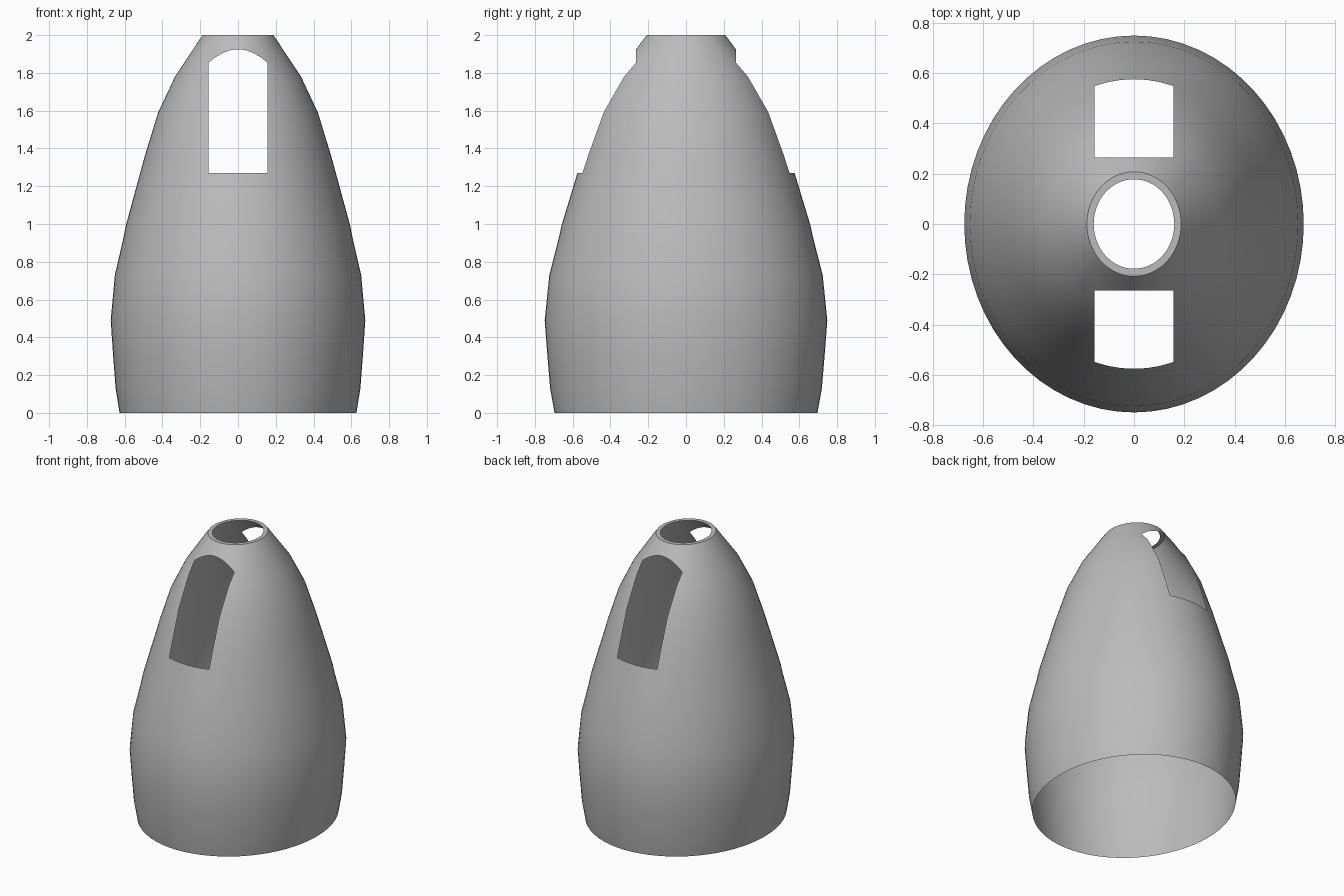
import bpy, bmesh, math

cube = bpy.data.objects.get("Cube")
if cube:
    bpy.data.objects.remove(cube, do_unlink=True)

SEGMENTS = 64
DEPTH_RATIO = 1.11      # oval plan, deeper than wide
HALF_W, SILL, FRONT = 0.156, 1.27, 0.264   # window slot limits

# Shell profile: (half width, height), ending in the inward top lip
profile = [(0.627, 0), (0.648, 0.13), (0.661, 0.3), (0.674, 0.49), (0.652, 0.73),
           (0.608, 0.92), (0.593, 0.995), (0.492, 1.365), (0.423, 1.59),
           (0.334, 1.78), (0.2, 1.982), (0.187, 2.0), (0.16, 2.0)]

bm = bmesh.new()
rings = []
for r, z in profile:
    ring = []
    for i in range(SEGMENTS):
        a = math.tau * i / SEGMENTS
        ring.append(bm.verts.new((r * math.cos(a), r * DEPTH_RATIO * math.sin(a), z)))
    rings.append(ring)
for low, high in zip(rings, rings[1:]):
    for i in range(SEGMENTS):
        j = (i + 1) % SEGMENTS
        bm.faces.new((low[i], low[j], high[j], high[i]))


def cut(point, normal, limit):
    """Split the wall along a plane, only near the window slots."""
    faces = [f for f in bm.faces
             if abs(f.calc_center_median().x) < limit
             and 1.0 < f.calc_center_median().z < 1.99]
    geom = set(faces)
    for f in faces:
        geom.update(f.edges)
        geom.update(f.verts)
    bmesh.ops.bisect_plane(bm, geom=list(geom), dist=1e-5, plane_co=point, plane_no=normal)


# Front and back window slots
for s in (-1, 1):
    cut((s * HALF_W, 0, 0), (1, 0, 0), 0.3)
cut((0, 0, SILL), (0, 0, 1), HALF_W)
for s in (-1, 1):
    cut((0, s * FRONT, 0), (0, 1, 0), HALF_W)
opening = []
for f in bm.faces:
    c = f.calc_center_median()
    if abs(c.x) < HALF_W and abs(c.y) > FRONT and c.z > SILL:
        opening.append(f)
bmesh.ops.delete(bm, geom=opening, context='FACES')

mesh = bpy.data.meshes.new("shade_shell")
bm.to_mesh(mesh)
bm.free()
shell = bpy.data.objects.new("shade_shell", mesh)
bpy.context.collection.objects.link(shell)

# Plain grey finish
grey = bpy.data.materials.new("plain_grey")
grey.use_nodes = True
colour = (0.5, 0.5, 0.5, 1)
grey.diffuse_color = colour
grey.node_tree.nodes["Principled BSDF"].inputs["Base Color"].default_value = colour
mesh.materials.append(grey)

bpy.context.view_layer.objects.active = shell
shell.select_set(True)
bpy.ops.object.shade_smooth_by_angle(angle=math.radians(30))
